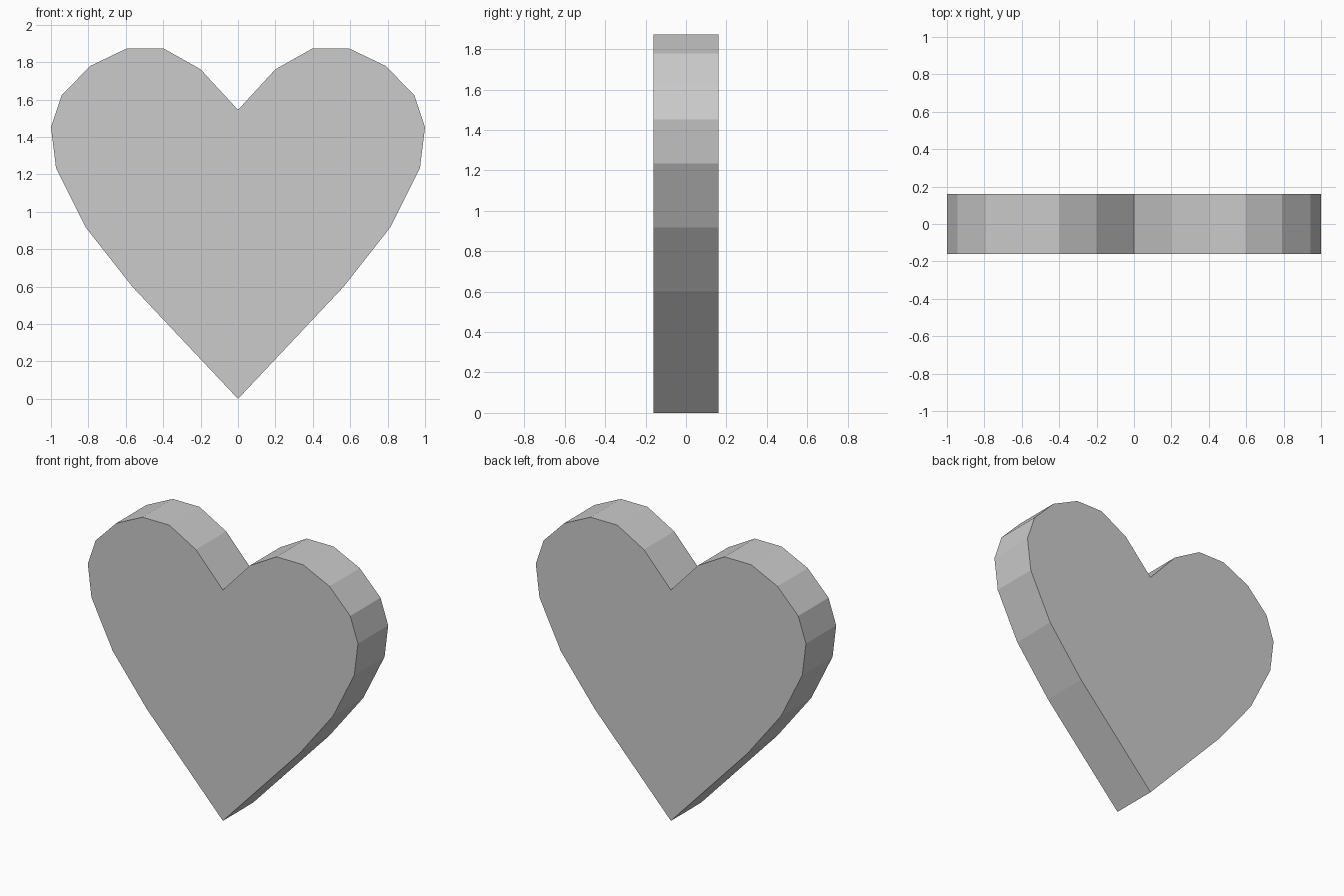
import bpy
import bmesh

if "Cube" in bpy.data.objects:
    bpy.data.objects.remove(bpy.data.objects["Cube"])

HALF_DEPTH = 0.16

# Right half of the heart outline, from bottom tip to top notch (x, z)
half = [(0, 0), (0.565, 0.60), (0.815, 0.918), (0.973, 1.235), (1.0, 1.453),
        (0.943, 1.623), (0.79, 1.78), (0.595, 1.873), (0.397, 1.873),
        (0.20, 1.762), (0, 1.545)]

# Mirror the inner points to close the outline
outline = half + [(-x, z) for x, z in reversed(half[1:-1])]

# Heart slab: one flat face extruded front to back
bm = bmesh.new()
front = bm.faces.new([bm.verts.new((x, -HALF_DEPTH, z)) for x, z in outline])
result = bmesh.ops.extrude_face_region(bm, geom=[front], use_keep_orig=True)
back_verts = [g for g in result["geom"] if isinstance(g, bmesh.types.BMVert)]
bmesh.ops.translate(bm, verts=back_verts, vec=(0, 2 * HALF_DEPTH, 0))
bmesh.ops.recalc_face_normals(bm, faces=bm.faces)

mesh = bpy.data.meshes.new("heart")
bm.to_mesh(mesh)
bm.free()
heart = bpy.data.objects.new("heart", mesh)
bpy.context.collection.objects.link(heart)
